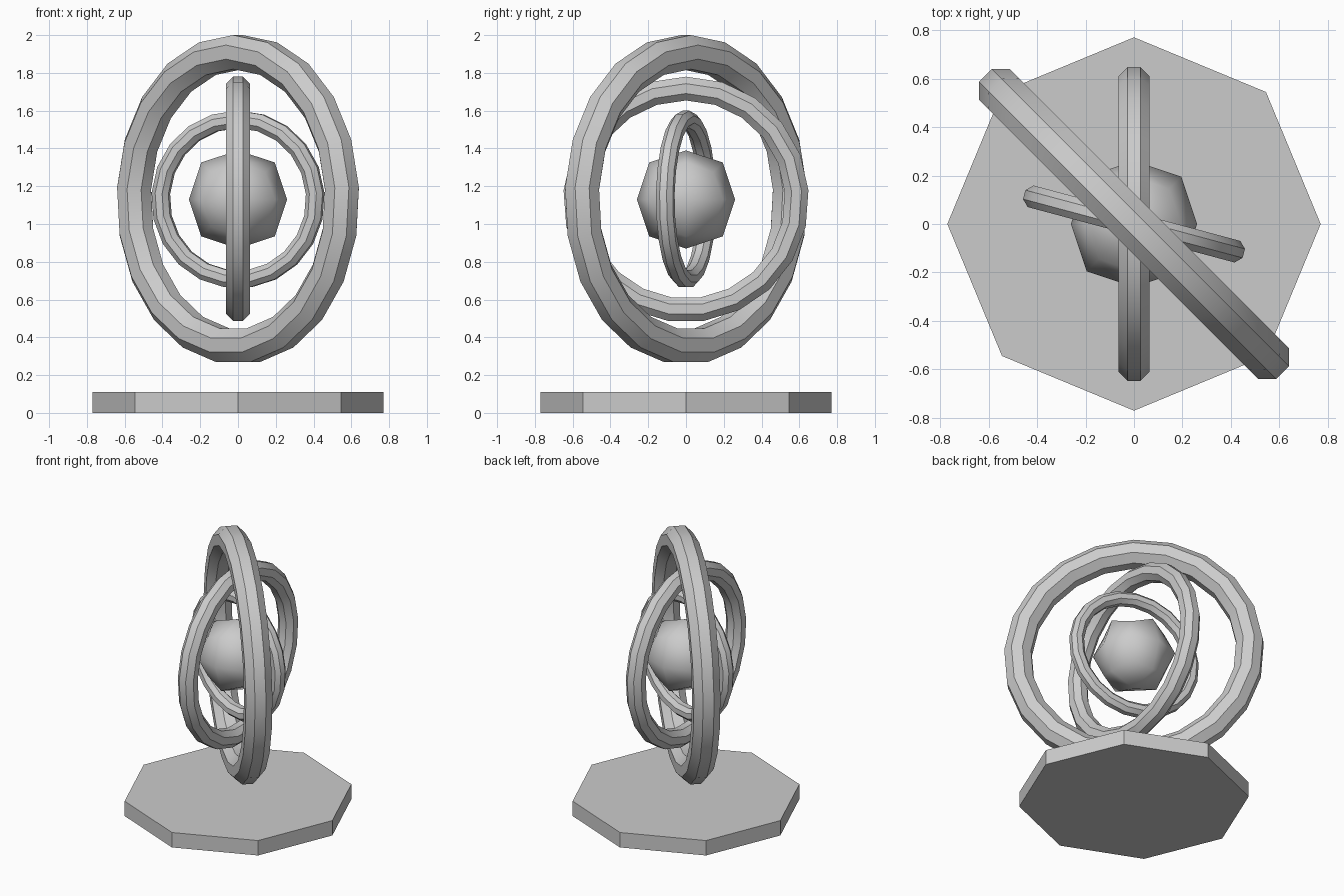
import bpy, bmesh
from math import pi, cos, sin, radians

if "Cube" in bpy.data.objects:
    bpy.data.objects.remove(bpy.data.objects["Cube"])

CENTER = (0, 0, 1.13)


def gyro_ring(name, outer, half, yaw, n=21, sides=8):
    """Upright ring with an octagonal section, first vertex loop at the top."""
    bm = bmesh.new()
    r = half / cos(pi / sides)
    major = outer - half
    loops = []
    for i in range(n):
        a = pi / 2 + 2 * pi * i / n
        loop = []
        for j in range(sides):
            t = 2 * pi * (j + 0.5) / sides
            d = major + r * cos(t)
            loop.append(bm.verts.new((d * cos(a), r * sin(t), d * sin(a))))
        loops.append(loop)
    for i in range(n):
        p, q = loops[i], loops[(i + 1) % n]
        for j in range(sides):
            k = (j + 1) % sides
            bm.faces.new((p[j], p[k], q[k], q[j]))
    bmesh.ops.recalc_face_normals(bm, faces=bm.faces)
    me = bpy.data.meshes.new(name)
    bm.to_mesh(me)
    bm.free()
    ob = bpy.data.objects.new(name, me)
    bpy.context.collection.objects.link(ob)
    ob.location = CENTER
    ob.rotation_euler.z = radians(yaw)
    bpy.ops.object.select_all(action='DESELECT')
    ob.select_set(True)
    bpy.context.view_layer.objects.active = ob
    bpy.ops.object.shade_smooth_by_angle(angle=radians(30))
    return ob


# octagonal base slab
bpy.ops.mesh.primitive_cylinder_add(vertices=8, radius=0.77, depth=0.11, location=(0, 0, 0.055))
bpy.context.object.name = "base"

# three nested rings
gyro_ring("outer_ring", 0.87, 0.09, -45)
gyro_ring("middle_ring", 0.65, 0.063, -90)
gyro_ring("inner_ring", 0.47, 0.046, -15)

# rounded core: cube smoothed by one subdivision
bpy.ops.mesh.primitive_cube_add(size=0.52, location=CENTER)
core = bpy.context.object
core.name = "core"
bm = bmesh.new()
bm.from_mesh(core.data)
bmesh.ops.subdivide_edges(bm, edges=bm.edges[:], cuts=1, use_grid_fill=True)
for v in bm.verts:
    # scale edge midpoints and corners inward
    axes = sum(abs(c) > 0.01 for c in v.co)
    v.co *= {1: 1.0, 2: 0.75, 3: 5 / 9}[axes]
bm.to_mesh(core.data)
bm.free()
bpy.ops.object.shade_smooth()
